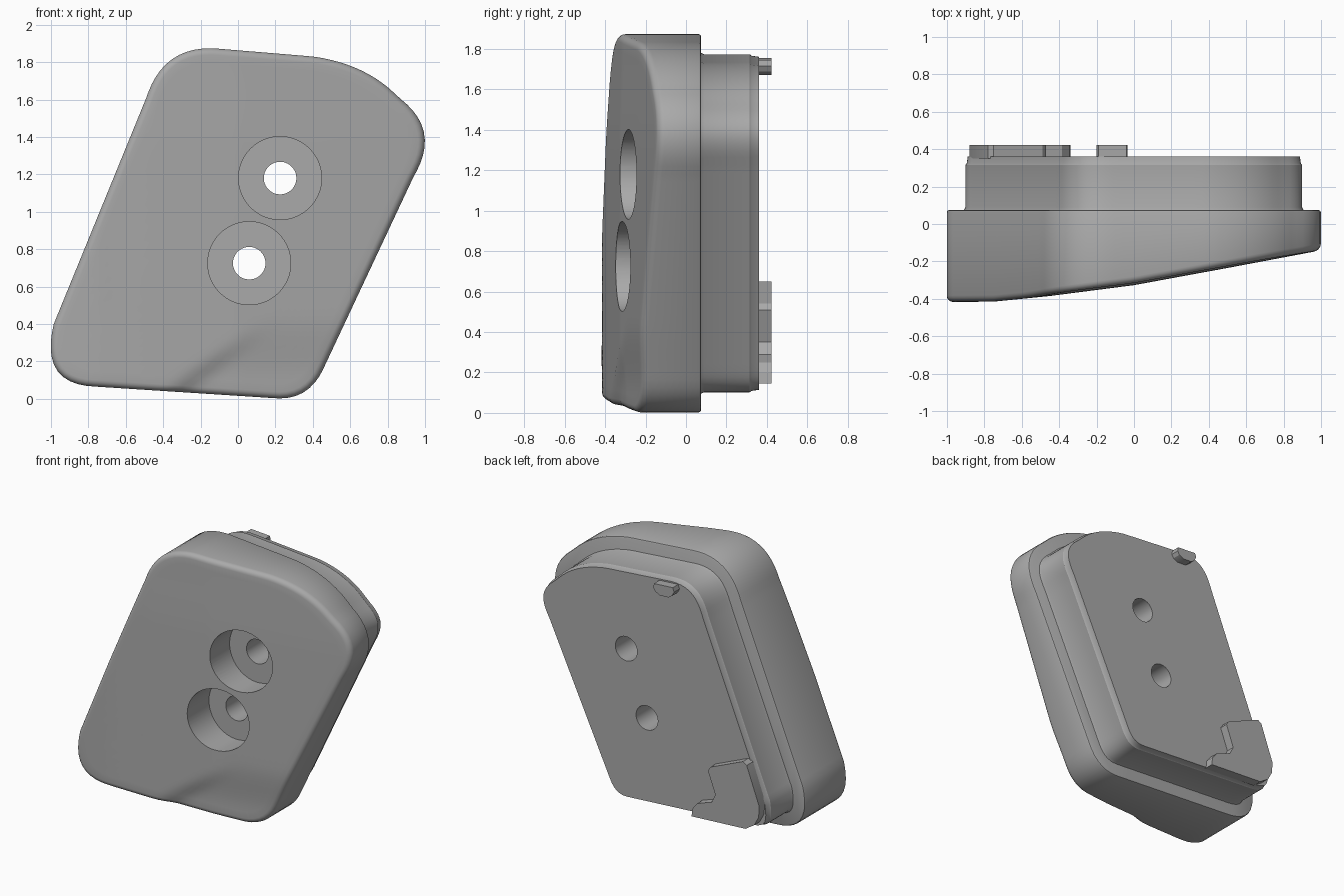
import bpy, bmesh, math
from mathutils import Vector

cube = bpy.data.objects.get("Cube")
if cube:
    bpy.data.objects.remove(cube, do_unlink=True)

grey = bpy.data.materials.new("plain_grey")
grey.use_nodes = True
grey.diffuse_color = (0.4, 0.4, 0.4, 1)
grey.node_tree.nodes["Principled BSDF"].inputs["Base Color"].default_value = (0.4, 0.4, 0.4, 1)

# Rounded corners of the outline in x, z: start, control, end
CORNERS = [
    ((-0.985, 0.4), (-1.06, 0.09), (-0.79, 0.067)),
    ((0.2, 0.003), (0.37, -0.01), (0.45, 0.147)),
    ((0.94, 1.19), (1.09, 1.44), (0.86, 1.61)),
    ((0.86, 1.61), (0.69, 1.79), (0.4, 1.83)),
    ((-0.12, 1.873), (-0.4, 1.89), (-0.49, 1.61)),
]
HOLES = [(0.225, 1.18), (0.06, 0.725)]
CENTRE = Vector((0, 0.95))


def make_outline(count=144):
    """Evenly spaced points along the rounded outline."""
    path = []
    for corner in CORNERS:
        a, b, c = map(Vector, corner)
        for i in range(25):
            t = i / 24
            path.append(a * (1 - t) ** 2 + b * 2 * t * (1 - t) + c * t * t)
    path.append(path[0])
    total = sum((q - p).length for p, q in zip(path, path[1:]))
    points, travelled = [], 0
    for p, q in zip(path, path[1:]):
        length = (q - p).length
        while len(points) < count and len(points) * total / count < travelled + length:
            points.append(p.lerp(q, (len(points) * total / count - travelled) / length))
        travelled += length
    return points


def inset(points, amount):
    """Offset a counter-clockwise outline inward."""
    result = []
    for i, p in enumerate(points):
        along = (points[(i + 1) % len(points)] - points[i - 1]).normalized()
        result.append(p + Vector((-along.y, along.x)) * amount)
    return result


def ease(t):
    t = min(max(t, 0), 1)
    return t * t * (3 - 2 * t)


def front_depth(p):
    """Depth of the sloping front, with a shallow hollow at the lower edge."""
    stations = [(-1.1, -0.418), (-0.75, -0.415), (-0.45, -0.385), (0, -0.327),
                (0.5, -0.235), (1.1, -0.122)]
    y = stations[-1][1]
    for (x0, y0), (x1, y1) in zip(stations, stations[1:]):
        if p.x <= x1:
            y = y0 + (y1 - y0) * (p.x - x0) / (x1 - x0)
            break
    below = (p.x + 0.4) * 0.59 - (p.y - 0.05) * 0.81
    hollow = 0.03 * ease(below / 0.1) * (1 - ease((p.y - 0.1) / 0.35))
    return y + hollow + 0.012 * ease((p.y - 1.3) / 0.6)


def finish(name, bm):
    bmesh.ops.recalc_face_normals(bm, faces=bm.faces)
    mesh = bpy.data.meshes.new(name)
    bm.to_mesh(mesh)
    bm.free()
    obj = bpy.data.objects.new(name, mesh)
    bpy.context.collection.objects.link(obj)
    mesh.materials.append(grey)
    return obj


def loft(name, rings, front_point=None):
    """Skin a list of closed rings and cap both ends."""
    bm = bmesh.new()
    loops = [[bm.verts.new(v) for v in ring] for ring in rings]
    n = len(loops[0])
    for lower, upper in zip(loops, loops[1:]):
        for i in range(n):
            j = (i + 1) % n
            bm.faces.new((lower[i], lower[j], upper[j], upper[i]))
    bm.faces.new(loops[0])
    if front_point:
        tip = bm.verts.new(front_point)
        for i in range(n):
            bm.faces.new((loops[-1][i], loops[-1][(i + 1) % n], tip))
    else:
        bm.faces.new(loops[-1])
    return finish(name, bm)


def ring(points, y):
    return [(p.x, y, p.y) for p in points]


def cylinder(name, x, z, radius, y0, y1):
    circle = [Vector((x + radius * math.cos(a), z + radius * math.sin(a)))
              for a in (math.tau * i / 64 for i in range(64))]
    obj = loft(name, [ring(circle, y1), ring(circle, y0)])
    obj.hide_render = True
    return obj


def cut(obj, cutters):
    for cutter in cutters:
        mod = obj.modifiers.new("cut", "BOOLEAN")
        mod.operation = "DIFFERENCE"
        mod.solver = "EXACT"
        mod.object = cutter
        bpy.context.view_layer.objects.active = obj
        bpy.ops.object.modifier_apply(modifier=mod.name)


def shade(obj, angle=30):
    bpy.ops.object.select_all(action="DESELECT")
    obj.select_set(True)
    bpy.context.view_layer.objects.active = obj
    bpy.ops.object.shade_smooth_by_angle(angle=math.radians(angle))


outline = make_outline()

# Main body: rounded back rim, straight wall, rounded front edge, sloping front
rings = [ring(inset(outline, 0.012), 0.075), ring(inset(outline, 0.004), 0.071),
         ring(outline, 0.063)]
RADIUS = 0.035
for step in range(6):
    a = math.pi / 2 * step / 5
    drop = RADIUS * (1 - math.sin(a))
    edge = inset(outline, RADIUS * (1 - math.cos(a)))
    rings.append([(p.x, front_depth(p) + drop, p.y) for p in edge])
inner = inset(outline, RADIUS)
for step in range(1, 20):
    shrunk = [p.lerp(CENTRE, step / 20) for p in inner]
    rings.append([(p.x, front_depth(p), p.y) for p in shrunk])
body = loft("body", rings, (CENTRE.x, front_depth(CENTRE), CENTRE.y))

# Rear plug, set in from the body, with a slightly stepped back rim
plug = loft("rear_plug", [ring(inset(outline, d), y) for d, y in
                          ((0.112, 0.36), (0.107, 0.325), (0.1, 0.315), (0.1, 0.09), (0.09, 0.07))])

# Counterbored screw holes
cutters = []
for i, (x, z) in enumerate(HOLES):
    bore = cylinder(f"counterbore_cutter_{i}", x, z, 0.222, -0.6, -0.1)
    drill = cylinder(f"screw_hole_cutter_{i}", x, z, 0.087, -0.6, 0.6)
    cut(body, [bore, drill])
    cut(plug, [drill])
    cutters += [bore, drill]
for cutter in cutters:
    bpy.data.objects.remove(cutter, do_unlink=True)
shade(body)
shade(plug)


# Raised locating tabs on the back
def tab(name, points):
    points = [Vector(p) for p in points]
    obj = loft(name, [ring(points, 0.422), ring(points, 0.35)])
    shade(obj)


tab("upper_tab", [(-0.2, 1.725), (-0.185, 1.695), (-0.155, 1.675), (-0.085, 1.672),
                  (-0.05, 1.69), (-0.035, 1.715), (-0.04, 1.745), (-0.19, 1.755)])
tab("lower_tab", [(-0.88, 0.36), (-0.875, 0.28), (-0.84, 0.215), (-0.77, 0.17),
                  (-0.34, 0.145), (-0.345, 0.2), (-0.385, 0.25), (-0.5, 0.29),
                  (-0.53, 0.35), (-0.47, 0.51), (-0.49, 0.54), (-0.75, 0.65), (-0.78, 0.63)])
